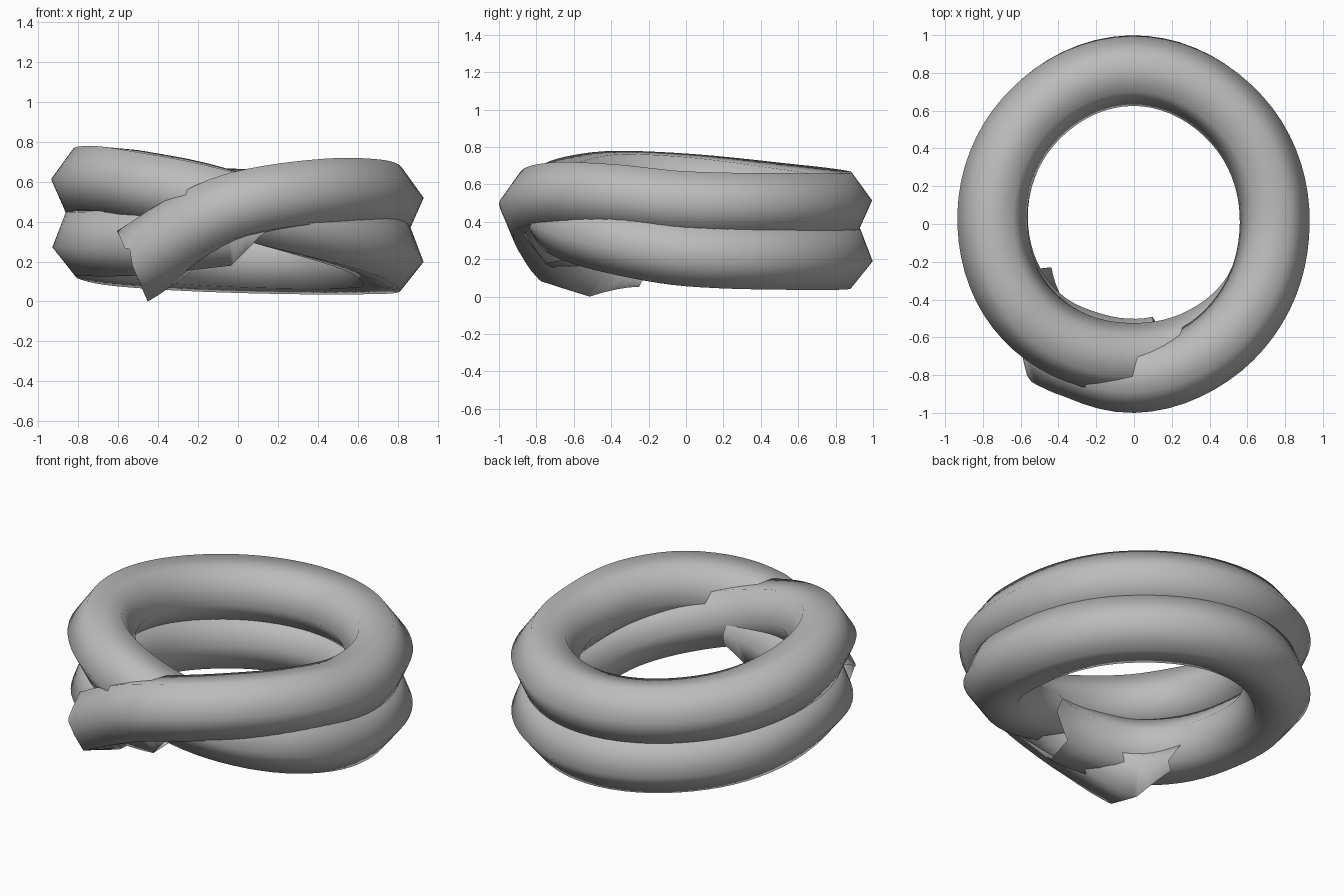
import bpy, bmesh, math
from mathutils import Vector

cube = bpy.data.objects.get("Cube")
if cube:
    bpy.data.objects.remove(cube)

# One grey for the whole rope
grey = bpy.data.materials.new("rope_grey")
grey.use_nodes = True
colour = (0.5, 0.5, 0.5, 1)
grey.diffuse_color = colour
grey.node_tree.nodes["Principled BSDF"].inputs["Base Color"].default_value = colour

# Coil path: angle in degrees, distance from the axis, height
PATH = [(205, .76, .115), (220, .775, .15), (232, .785, .21), (250, .80, .355),
        (270, .815, .485), (300, .785, .55), (330, .757, .545), (360, .745, .505),
        (405, .775, .495), (450, .81, .50), (495, .78, .54), (540, .75, .60),
        (570, .745, .615), (590, .735, .59), (610, .72, .548), (630, .71, .485),
        (660, .725, .39), (690, .75, .305), (720, .745, .235), (765, .775, .215),
        (810, .815, .222), (855, .78, .255), (900, .745, .308), (930, .73, .305),
        (950, .715, .31), (970, .69, .335), (1002, .685, .38)]
SIDES, RADIUS, STEP = 6, 0.186, 5


def slope(i, k):
    a, b = PATH[max(i - 1, 0)], PATH[min(i + 1, len(PATH) - 1)]
    return (b[k] - a[k]) / (b[0] - a[0])


def path_point(angle):
    """Smoothly interpolate the coil at an angle."""
    i = 0
    while i < len(PATH) - 2 and angle > PATH[i + 1][0]:
        i += 1
    p, q = PATH[i], PATH[i + 1]
    width = q[0] - p[0]
    t = (angle - p[0]) / width

    def mix(k):
        return ((2*t**3 - 3*t*t + 1) * p[k] + (t**3 - 2*t*t + t) * width * slope(i, k)
                + (3*t*t - 2*t**3) * q[k] + (t**3 - t*t) * width * slope(i + 1, k))
    a = math.radians(angle)
    return Vector((mix(1) * math.cos(a), mix(1) * math.sin(a), mix(2)))


# Sweep a hexagon along the coil, splayed sideways at the starting end
bm = bmesh.new()
first, last = PATH[0][0], PATH[-1][0]
count = round((last - first) / STEP)
rings = []
for n in range(count + 1):
    angle = first + (last - first) * n / count
    centre = path_point(angle)
    along = (path_point(angle + .5) - path_point(angle - .5)).normalized()
    out = Vector((centre.x, centre.y, 0))
    out = (out - along * out.dot(along)).normalized()
    up = out.cross(along)
    if up.z < 0:
        up.negate()
    splay = 1 + .01 * max(0, 250 - angle)
    # The upper turn rolls outward, the lower turn inward
    roll = 6 - 15 * min(1, max(0, (angle - 560) / 140))
    ring = []
    for s in range(SIDES):
        a = math.radians(roll) + math.tau * s / SIDES
        offset = out * math.cos(a) * splay + up * math.sin(a)
        ring.append(bm.verts.new(centre + RADIUS * offset))
    rings.append(ring)
for a, b in zip(rings, rings[1:]):
    for s in range(SIDES):
        t = (s + 1) % SIDES
        bm.faces.new((a[s], b[s], b[t], a[t]))


def trim(section, point, normal):
    """Cut a run of rings with a plane; return the vertices that remain."""
    geom = list(section)
    geom += [e for e in bm.edges if all(v in section for v in e.verts)]
    geom += [f for f in bm.faces if all(v in section for v in f.verts)]
    cut = bmesh.ops.bisect_plane(bm, geom=geom, plane_co=point, plane_no=normal,
                                 clear_outer=True)
    new = {g for g in cut["geom_cut"] if isinstance(g, bmesh.types.BMVert)}
    return {v for v in section if v.is_valid} | new


# Slanted cuts on the low starting end and the tucked-in finishing end
start = {v for ring in rings[:12] for v in ring}
finish = {v for ring in rings[-10:] for v in ring}
start = trim(start, (-.45, 0, 0), (-1, 0, -.43))
trim(start, (-.48, -.84, .13), (-1, -.7, -.43))
trim(finish, (.1, 0, .32), (1, 0, -1))
bmesh.ops.recalc_face_normals(bm, faces=bm.faces)

# Stand the rope on the ground
low = min(v.co.z for v in bm.verts)
bmesh.ops.translate(bm, vec=(0, 0, -low), verts=bm.verts)
for f in bm.faces:
    f.smooth = True

mesh = bpy.data.meshes.new("coiled_rope")
bm.to_mesh(mesh)
bm.free()
mesh.materials.append(grey)
rope = bpy.data.objects.new("coiled_rope", mesh)
bpy.context.collection.objects.link(rope)
